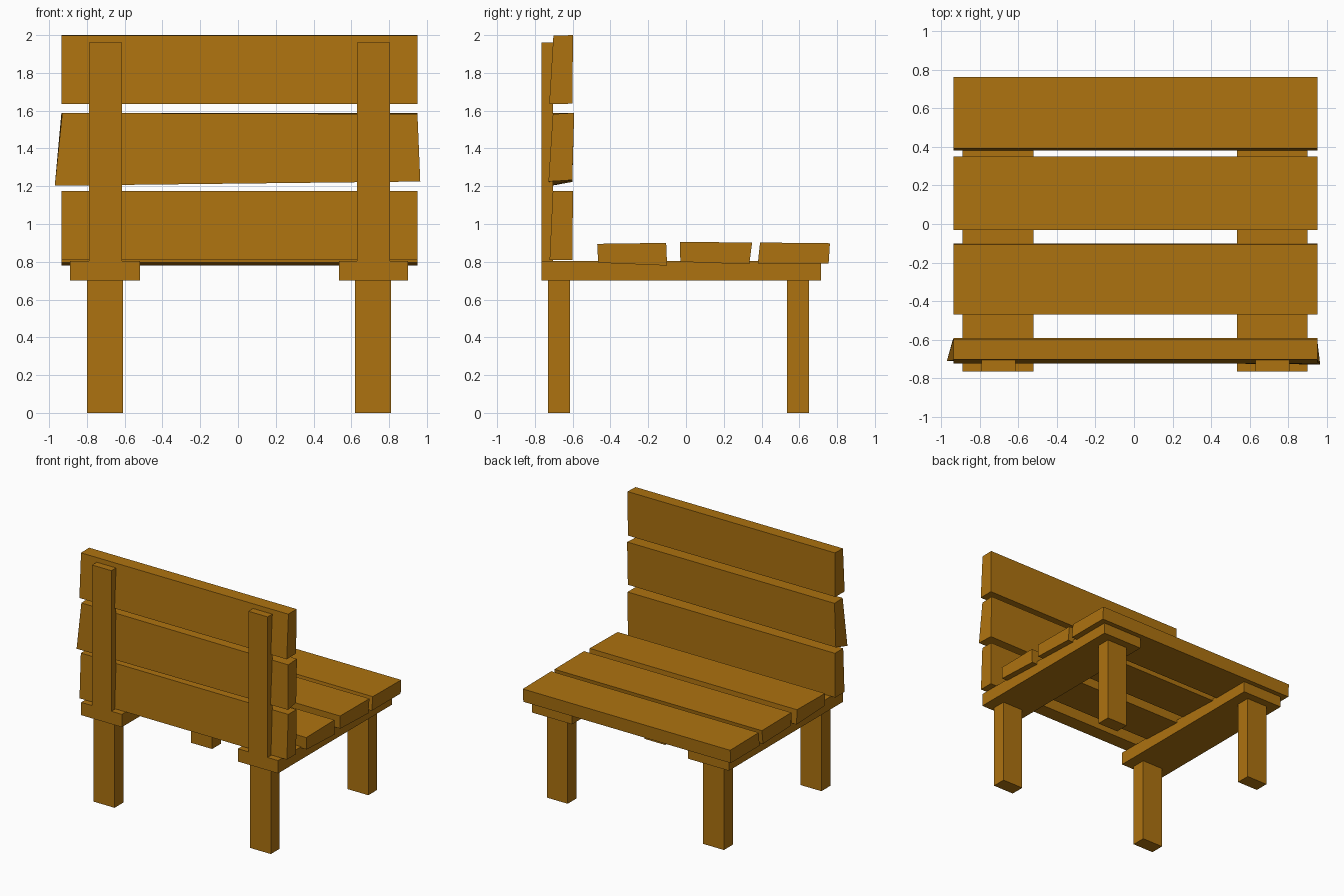
import bpy, bmesh

if "Cube" in bpy.data.objects:
    bpy.data.objects.remove(bpy.data.objects["Cube"])

wood = bpy.data.materials.new("wood")
wood.diffuse_color = (0.42, 0.17, 0.005, 1)
wood.use_nodes = True
wood.node_tree.nodes["Principled BSDF"].inputs["Base Color"].default_value = wood.diffuse_color


def board(name, profile, x0, x1, shifts=None):
    """Extrude a (y, z) profile along x; shifts nudges single corners (end, index)."""
    shifts = shifts or {}
    bm = bmesh.new()
    ends = []
    for e, x in enumerate((x0, x1)):
        ring = []
        for i, (y, z) in enumerate(profile):
            dx, dy, dz = shifts.get((e, i), (0, 0, 0))
            ring.append(bm.verts.new((x + dx, y + dy, z + dz)))
        ends.append(ring)
    a, b = ends
    n = len(profile)
    bm.faces.new(a)
    bm.faces.new(b[::-1])
    for i in range(n):
        j = (i + 1) % n
        bm.faces.new((a[i], b[i], b[j], a[j]))
    bmesh.ops.recalc_face_normals(bm, faces=bm.faces)
    me = bpy.data.meshes.new(name)
    bm.to_mesh(me)
    bm.free()
    me.materials.append(wood)
    ob = bpy.data.objects.new(name, me)
    bpy.context.collection.objects.link(ob)
    return ob


def rect(y0, y1, z0, z1):
    return [(y0, z0), (y1, z0), (y1, z1), (y0, z1)]


# Supports: cross rail, two legs and a back post on each side
for side, rail, leg, post in (
        ("left", (-0.89, -0.52), (-0.80, -0.61), (-0.79, -0.615)),
        ("right", (0.535, 0.90), (0.62, 0.81), (0.63, 0.805))):
    board(side + "_rail", rect(-0.765, 0.715, 0.70, 0.805), *rail)
    board(side + "_front_leg", rect(-0.73, -0.615, 0, 0.70), *leg)
    board(side + "_rear_leg", rect(0.535, 0.65, 0, 0.70), *leg)
    board(side + "_back_post", rect(-0.765, -0.705, 0.805, 1.96), *post)

# Slightly crooked seat planks
X0, X1 = -0.935, 0.95
board("seat_plank_1", [(-0.465, 0.795), (-0.10, 0.78), (-0.105, 0.90), (-0.47, 0.895)], X0, X1)
board("seat_plank_2", [(-0.03, 0.80), (0.335, 0.787), (0.35, 0.902), (-0.032, 0.905)], X0, X1)
board("seat_plank_3", [(0.38, 0.79), (0.755, 0.79), (0.762, 0.898), (0.392, 0.902)], X0, X1)

# Backrest planks, the middle one flared at its lower outer corners
board("back_plank_lower", [(-0.722, 0.81), (-0.602, 0.81), (-0.598, 1.175), (-0.705, 1.175)], X0, X1)
board("back_plank_middle", [(-0.728, 1.225), (-0.602, 1.233), (-0.592, 1.588), (-0.705, 1.582)], X0, X1,
      {(0, 0): (-0.035, 0.018, -0.022), (0, 1): (-0.005, 0, -0.01),
       (1, 0): (0.015, 0, 0), (0, 3): (0.005, 0, 0.006)})
board("back_plank_upper", [(-0.724, 1.635), (-0.602, 1.637), (-0.598, 2.0), (-0.702, 1.997)], X0, X1)
